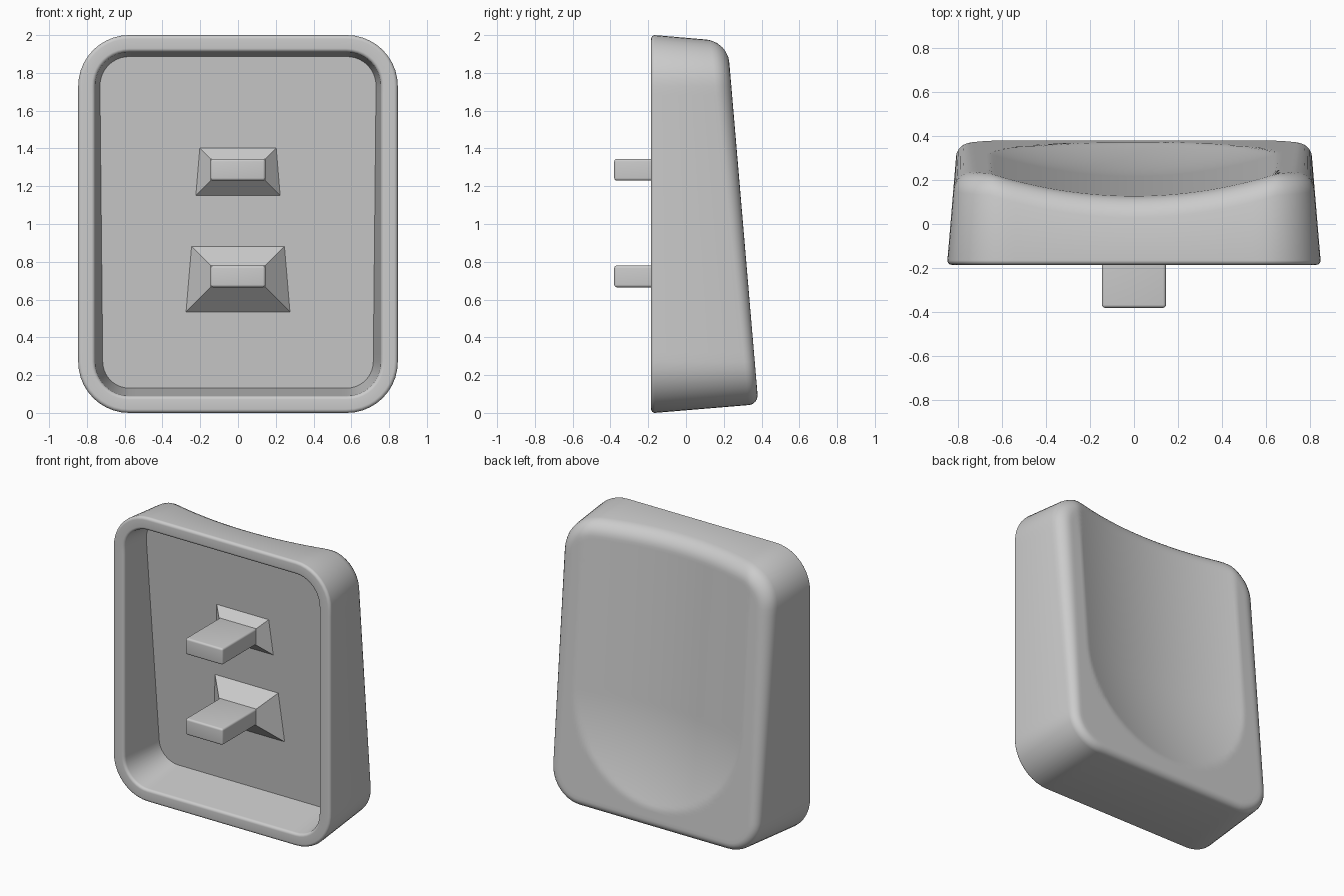
import bpy, bmesh, math

if "Cube" in bpy.data.objects:
    bpy.data.objects.remove(bpy.data.objects["Cube"], do_unlink=True)

grey = bpy.data.materials.new("plain grey")
grey.use_nodes = True
grey.diffuse_color = (0.6, 0.6, 0.6, 1)
grey.node_tree.nodes["Principled BSDF"].inputs["Base Color"].default_value = (0.6, 0.6, 0.6, 1)

FRONT = -0.185                   # plane of the open rim
HALF_W, HALF_H, CORNER = 0.846, 1.0, 0.27
LIP = 0.02
STEM_END = -0.005                # where stems flare into the floor


def floor_y(z):
    return 0.17 - 0.084 * z


def fillet(z):
    # back edge rounding grows towards the top
    return 0.05 + 0.02 * z


def back_y(x, z):
    # leaning plane with a shallow scoop, rounded at its lower end
    drop = max(0, 0.83 - z)
    scoop = 0.1 - (x * x + drop * drop) / 4.2
    return 0.387 - 0.085 * z - max(0, scoop)


def outline(side=30, arc=10):
    # corner centre plus outward direction for every point of a rounded rectangle
    cx, cz = HALF_W - CORNER, HALF_H - CORNER
    corners = [(cx, cz), (-cx, cz), (-cx, -cz), (cx, -cz)]
    points = []
    for i, (x, z) in enumerate(corners):
        for j in range(arc + 1):
            a = math.pi / 2 * (i + j / arc)
            points.append((x, z, math.cos(a), math.sin(a)))
        nx, nz = corners[(i + 1) % 4]
        a = math.pi / 2 * (i + 1)
        for j in range(1, side):
            t = j / side
            points.append((x + (nx - x) * t, z + (nz - z) * t, math.cos(a), math.sin(a)))
    return points


POINTS = outline()


def ring(bm, inset, depth, scale=1):
    # inset and depth are rules, settled by a few passes as they depend on each other
    verts = []
    for px, pz, dx, dz in POINTS:
        y, z = FRONT, 1 + pz + dz * CORNER
        for _ in range(6):
            r = CORNER - inset(y, z)
            x, z = (px + dx * r) * scale, 1 + (pz + dz * r) * scale
            y = depth(x, z)
        verts.append(bm.verts.new((x, y, z)))
    return verts


def bridge(bm, rings):
    for a, b in zip(rings, rings[1:]):
        for i in range(len(a)):
            j = (i + 1) % len(a)
            bm.faces.new((a[i], a[j], b[j], b[i]))


def finish(bm, name):
    bmesh.ops.recalc_face_normals(bm, faces=bm.faces)
    mesh = bpy.data.meshes.new(name)
    bm.to_mesh(mesh)
    bm.free()
    mesh.materials.append(grey)
    obj = bpy.data.objects.new(name, mesh)
    bpy.context.collection.objects.link(obj)
    bpy.ops.object.select_all(action="DESELECT")
    obj.select_set(True)
    bpy.context.view_layer.objects.active = obj
    bpy.ops.object.shade_smooth_by_angle(angle=math.radians(30))


def outer(y):
    return 0.08 * (y - FRONT)


def inner(y, z):
    return 0.09 + 0.12 * (y - FRONT)


# Shell: cavity floor, cavity wall, rounded rim, outer wall, filleted scooped back
bm = bmesh.new()
quarter = [math.pi / 2 * i / 6 for i in range(7)]
rings = [ring(bm, inner, lambda x, z: floor_y(z))]
for a in quarter:
    rings.append(ring(bm, lambda y, z: 0.09 - LIP * (1 - math.cos(a)),
                      lambda x, z: FRONT + LIP * (1 - math.sin(a))))
for a in reversed(quarter):
    rings.append(ring(bm, lambda y, z: LIP * (1 - math.cos(a)),
                      lambda x, z: FRONT + LIP * (1 - math.sin(a))))
for a in quarter:
    rings.append(ring(bm, lambda y, z: outer(y) + fillet(z) * (1 - math.cos(a)),
                      lambda x, z: back_y(x, z) - fillet(z) * (1 - math.sin(a))))
steps = 44
for i in range(1, steps):
    rings.append(ring(bm, lambda y, z: outer(y) + fillet(z), back_y, 1 - i / steps))
bridge(bm, rings)
bm.faces.new(rings[0])
centre = bm.verts.new((0, back_y(0, 1), 1))
last = rings[-1]
for i in range(len(last)):
    bm.faces.new((last[i], last[(i + 1) % len(last)], centre))
finish(bm, "scooped_shell")


def stem(name, z_mid, half_x=0.145, half_z=0.0575):
    # rounded rectangular peg
    bm = bmesh.new()
    bmesh.ops.create_cube(bm, size=1)
    y0, y1 = -0.38, STEM_END + 0.03
    for v in bm.verts:
        v.co = (v.co.x * 2 * half_x, y0 + (v.co.y + 0.5) * (y1 - y0), z_mid + v.co.z * 2 * half_z)
    bmesh.ops.bevel(bm, geom=bm.edges[:], offset=0.014, segments=5, profile=0.5, affect="EDGES")
    finish(bm, name + "_stem")

    # flared foot meeting the sloping floor at 45 degrees
    bm = bmesh.new()
    tip, base = [], []
    for sx, sz in ((1, 1), (-1, 1), (-1, -1), (1, -1)):
        x, z = sx * half_x, z_mid + sz * half_z
        tip.append(bm.verts.new((x, STEM_END, z)))
        flare = 0
        for _ in range(5):
            flare = floor_y(z + sz * flare) + 0.002 - STEM_END
        base.append(bm.verts.new((x + sx * flare, STEM_END + flare, z + sz * flare)))
    bridge(bm, [tip, base])
    bm.faces.new(tip)
    bm.faces.new(base)
    finish(bm, name + "_foot")


stem("upper", 1.2875)
stem("lower", 0.7225)
